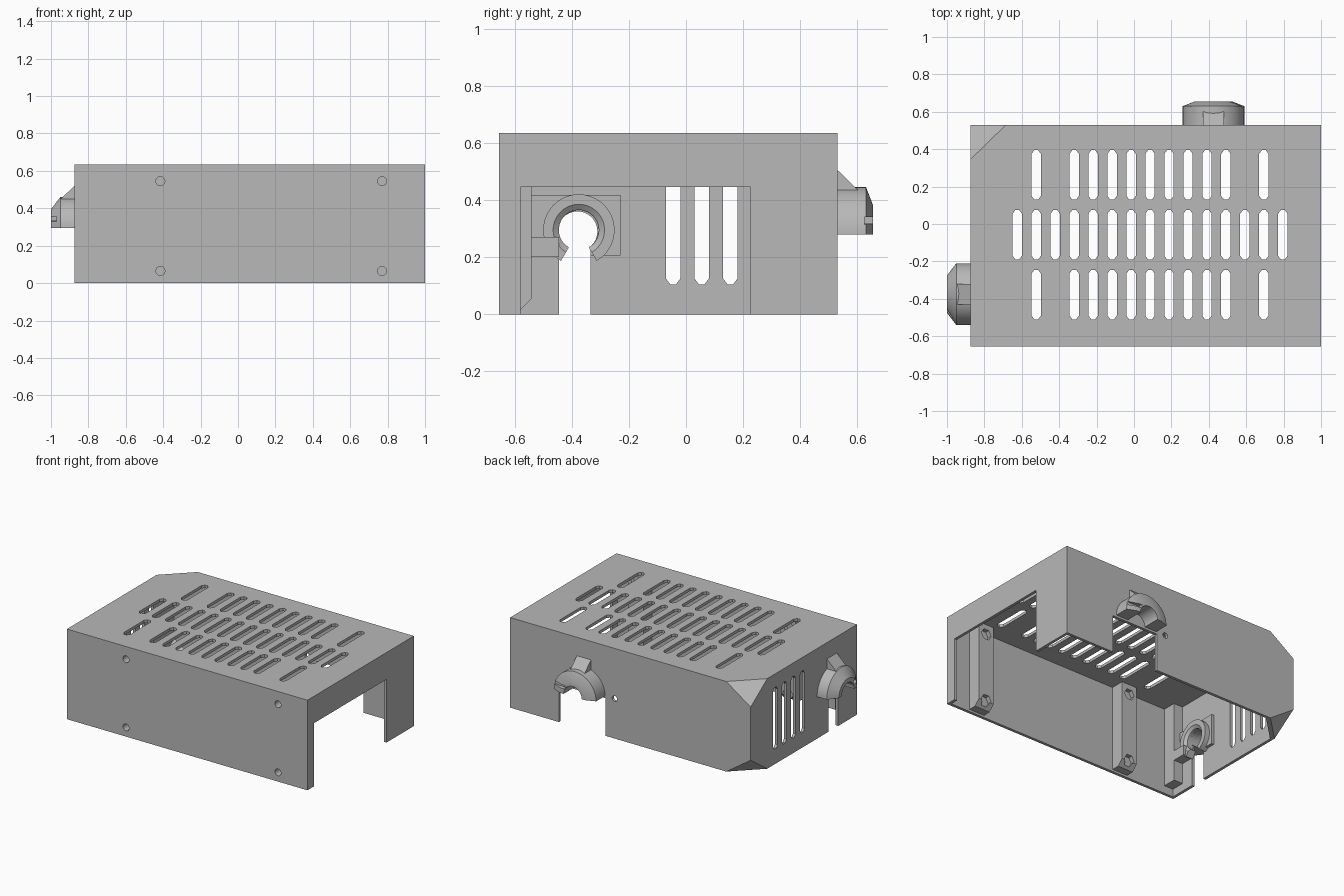
import bpy, bmesh
from math import radians, sin, cos, pi
from mathutils import Matrix, Vector

cube = bpy.data.objects.get("Cube")
if cube:
    bpy.data.objects.remove(cube, do_unlink=True)

grey = bpy.data.materials.new("plain_grey")
grey.use_nodes = True
grey.diffuse_color = (0.48, 0.48, 0.48, 1)
for node in grey.node_tree.nodes:
    if node.type == 'BSDF_PRINCIPLED':
        node.inputs["Base Color"].default_value = grey.diffuse_color

X0, X1, Y0, Y1, H, WALL = -0.875, 1.0, -0.655, 0.53, 0.635, 0.02


def box(bm, lo, hi):
    lo, hi = Vector(lo), Vector(hi)
    m = Matrix.Translation((lo + hi) / 2) @ Matrix.Diagonal((*(hi - lo), 1))
    bmesh.ops.create_cube(bm, size=1, matrix=m)


def prism(bm, points, place, lo, hi):
    """Extrude a 2D outline; place(a, b, depth) gives the 3D point."""
    ends = [[bm.verts.new(place(a, b, d)) for a, b in points] for d in (lo, hi)]
    bm.faces.new(ends[0])
    bm.faces.new(ends[1])
    n = len(points)
    for i in range(n):
        j = (i + 1) % n
        bm.faces.new((ends[0][i], ends[0][j], ends[1][j], ends[1][i]))


def along_x(a, b, d):
    return d, a, b


def along_y(a, b, d):
    return a, d, b


def along_z(a, b, d):
    return a, b, d


def slot(a, lo, hi, w=0.025):
    """Long slot outline with pointed, blunt ends."""
    e, t = 0.02, 0.4 * w
    return [(a - w, lo + e), (a - t, lo), (a + t, lo), (a + w, lo + e),
            (a + w, hi - e), (a + t, hi), (a - t, hi), (a - w, hi - e)]


def circle(a, b, r, n=24):
    return [(a + r * cos(2 * pi * i / n), b + r * sin(2 * pi * i / n)) for i in range(n)]


def arc_sweep(bm, profile, start, end, steps=32):
    """Sweep an (axial, radius) outline around the local y axis."""
    rings = []
    for i in range(steps + 1):
        t = radians(start + (end - start) * i / steps)
        rings.append([bm.verts.new((r * cos(t), y, r * sin(t))) for y, r in profile])
    n = len(profile)
    for p, q in zip(rings, rings[1:]):
        for k in range(n):
            bm.faces.new((p[k], p[(k + 1) % n], q[(k + 1) % n], q[k]))
    bm.faces.new(rings[0])
    bm.faces.new(rings[-1])


def finish(name, bm, smooth=False):
    bmesh.ops.recalc_face_normals(bm, faces=bm.faces[:])
    me = bpy.data.meshes.new(name)
    bm.to_mesh(me)
    bm.free()
    ob = bpy.data.objects.new(name, me)
    bpy.context.collection.objects.link(ob)
    me.materials.append(grey)
    if smooth:
        shade(ob)
    return ob


def shade(ob):
    bpy.ops.object.select_all(action='DESELECT')
    bpy.context.view_layer.objects.active = ob
    ob.select_set(True)
    bpy.ops.object.shade_smooth_by_angle(angle=radians(30))


def cut(target, bm):
    cutter = finish("cutter", bm)
    cutter.hide_render = True
    mod = target.modifiers.new("cut", 'BOOLEAN')
    mod.operation, mod.solver, mod.object = 'DIFFERENCE', 'EXACT', cutter
    bpy.context.view_layer.objects.active = target
    bpy.ops.object.modifier_apply(modifier=mod.name)
    bpy.data.objects.remove(cutter, do_unlink=True)


def cornered_box(lo, hi, inset):
    """Box with the back right corner sliced off at the top and bottom."""
    bm = bmesh.new()
    box(bm, lo, hi)
    for sign, z in ((1, H), (-1, 0)):
        no = Vector((-1 / 0.19, 1 / 0.185, sign / 0.13)).normalized()
        co = Vector((X0 + 0.19, Y1, z)) - no * inset
        r = bmesh.ops.bisect_plane(bm, geom=bm.verts[:] + bm.edges[:] + bm.faces[:],
                                   plane_co=co, plane_no=no, clear_outer=True)
        edges = [g for g in r["geom_cut"] if isinstance(g, bmesh.types.BMEdge)]
        bmesh.ops.contextual_create(bm, geom=edges)
    return bm


# Thin shell, open underneath
cover = finish("cover", cornered_box((X0, Y0, 0), (X1, Y1, H), 0))
cut(cover, cornered_box((X0 + WALL, Y0 + WALL, -0.1),
                        (X1 - WALL, Y1 - WALL, H - WALL), WALL))

# Side openings
bm = bmesh.new()
box(bm, (0.9, -0.58, -0.1), (1.1, 0.225, 0.445))
box(bm, (0.255, 0.45, -0.1), (0.62, 0.6, 0.265))
cut(cover, bm)

# Vents in the top and the right wall, and a small hole at the back
bm = bmesh.new()
for i in range(15):
    x = -0.624 + i * 0.1014
    prism(bm, slot(x, -0.19, 0.075), along_z, 0.5, 0.8)
    if i in (1, 13) or 3 <= i <= 11:
        for lo in (-0.51, 0.13):
            prism(bm, slot(x, lo, lo + 0.265), along_z, 0.5, 0.8)
for i in range(4):
    prism(bm, slot(-0.045 + i * 0.1, 0.105, 0.54), along_x, -1, -0.8)
prism(bm, circle(0.185, 0.28, 0.02), along_y, 0.45, 0.6)
cut(cover, bm)

# Screw posts on the front wall
SCREWS = [(x, z) for x in (-0.415, 0.77) for z in (0.065, 0.545)]


def screw_holes():
    bm = bmesh.new()
    for x, z in SCREWS:
        prism(bm, circle(x, z, 0.024), along_y, -0.75, -0.57)
        prism(bm, circle(x, z, 0.04, 6), along_y, -0.57, -0.5)
    return bm


cut(cover, screw_holes())
for name, x in (("right_screw_post", -0.415), ("left_screw_post", 0.77)):
    bm = bmesh.new()
    prism(bm, [(Y0 + 0.01, 0.015), (-0.58, 0.015), (-0.54, 0.055),
               (-0.54, H - 0.01), (Y0 + 0.01, H - 0.01)], along_x, x - 0.06, x + 0.06)
    post = finish(name, bm)
    cut(post, screw_holes())
bm = bmesh.new()
box(bm, (X0 + 0.01, Y0 + 0.01, 0.055), (X0 + 0.09, -0.54, H - 0.01))
finish("corner_post", bm)


# Half-round cable clamps, built facing +y and turned into place
def cable_clamp(name, place, shoulder, side):
    bm = bmesh.new()
    arc_sweep(bm, [(-WALL, 0.07), (-WALL, 0.165), (shoulder, 0.165),
                   (0.125, 0.1), (0.125, 0.07)], 0, 180)
    clamp = finish(name, bm)
    bm = bmesh.new()
    xs = sorted((side * 0.06, side * 0.2))
    box(bm, (xs[0], 0.095, 0.035), (xs[1], 0.15, 0.06))
    cut(clamp, bm)
    clamp.data.transform(place)
    shade(clamp)
    bm = bmesh.new()
    prism(bm, [(-0.01, 0.235), (0, 0.225), (0.072, 0.155), (-0.01, 0.14)],
          lambda a, b, d: (d, a, b), -0.055, 0.055)
    gusset = finish(name + "_gusset", bm)
    gusset.data.transform(place)


side_place = Matrix.Translation((X0, -0.375, 0.295)) @ Matrix.Rotation(pi / 2, 4, 'Z')
back_place = Matrix.Translation((0.425, Y1, 0.28))
cable_clamp("right_cable_clamp", side_place, 0.075, -1)
cable_clamp("back_cable_clamp", back_place, 0.1, 1)


# Cable entry through the right wall with its inner plate, collar and block
def cable_entry(target):
    for shape in ("hole", "gap"):
        bm = bmesh.new()
        if shape == "hole":
            prism(bm, circle(-0.38, 0.29, 0.07, 32), along_x, -0.95, -0.75)
        else:
            box(bm, (-0.95, -0.445, -0.1), (-0.75, -0.335, 0.25))
        cut(target, bm)


cable_entry(cover)
bm = bmesh.new()
box(bm, (X0 + 0.015, -0.54, 0.205), (X0 + 0.04, -0.23, 0.418))
cable_entry(finish("entry_plate", bm))
bm = bmesh.new()
arc_sweep(bm, [(-0.02, 0.07), (-0.02, 0.125), (-0.075, 0.125), (-0.075, 0.09),
               (-0.06, 0.07)], -60, 240)
bm.transform(side_place)
finish("entry_collar", bm, True)
bm = bmesh.new()
box(bm, (X0 + 0.015, -0.54, 0.2), (X0 + 0.09, -0.445, 0.27))
finish("entry_block", bm)
